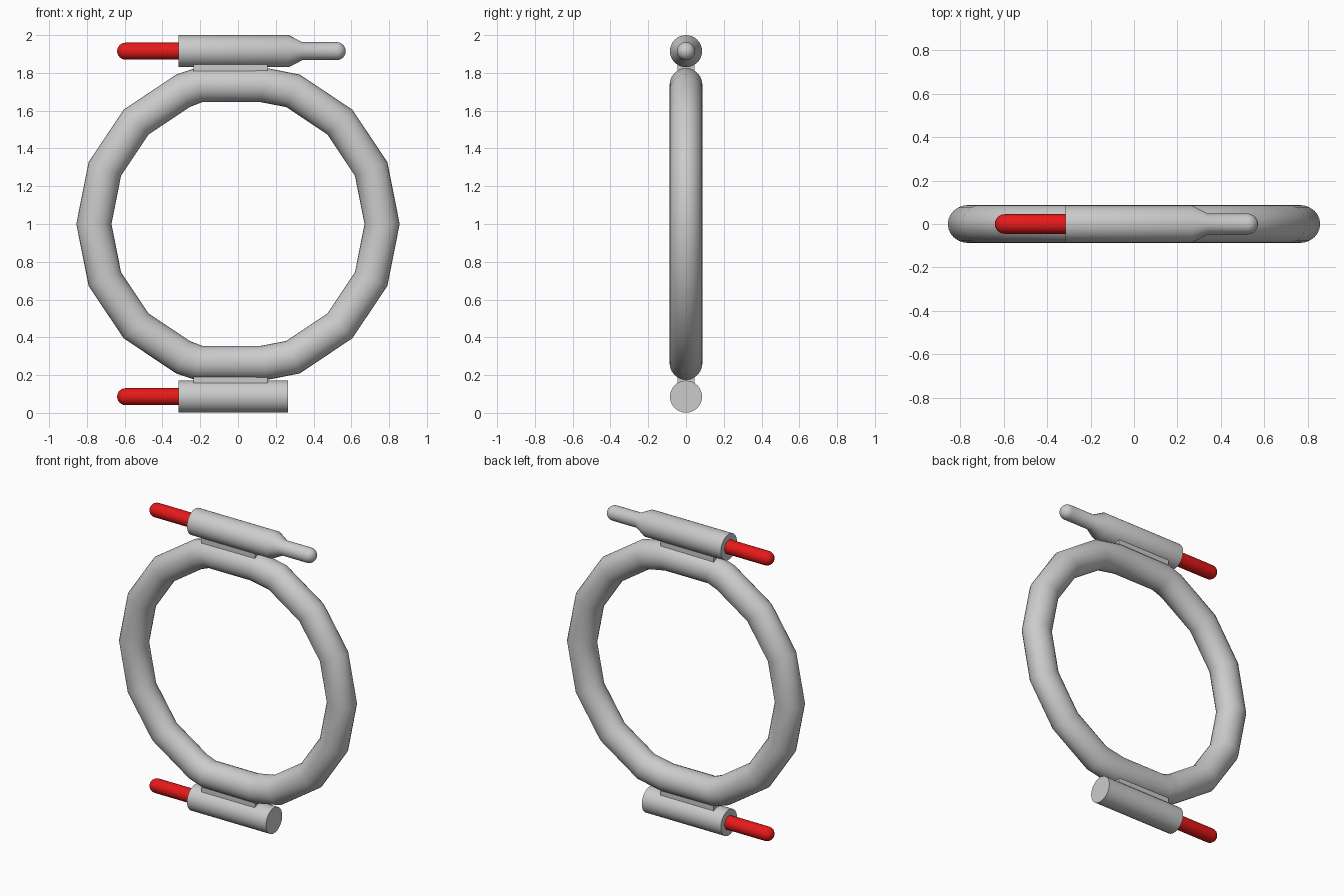
import bpy
from math import sin, cos, pi, radians

if "Cube" in bpy.data.objects:
    bpy.data.objects.remove(bpy.data.objects["Cube"])


def make_object(name, verts, faces, color=None):
    mesh = bpy.data.meshes.new(name)
    mesh.from_pydata(verts, [], faces)
    obj = bpy.data.objects.new(name, mesh)
    bpy.context.collection.objects.link(obj)
    if color:
        mat = bpy.data.materials.get("red") or bpy.data.materials.new("red")
        mat.diffuse_color = color
        mat.use_nodes = True
        mat.node_tree.nodes["Principled BSDF"].inputs["Base Color"].default_value = mat.diffuse_color
        mesh.materials.append(mat)
    bpy.ops.object.select_all(action='DESELECT')
    obj.select_set(True)
    bpy.context.view_layer.objects.active = obj
    # consistent outward normals
    bpy.ops.object.mode_set(mode='EDIT')
    bpy.ops.mesh.select_all(action='SELECT')
    bpy.ops.mesh.normals_make_consistent(inside=False)
    bpy.ops.object.mode_set(mode='OBJECT')
    bpy.ops.object.shade_smooth_by_angle(angle=radians(30))
    return obj


def lathe_x(name, profile, z, color=None, n=32):
    """Turn (x, radius) points around a horizontal axis at height z."""
    verts = [(x, r * cos(2 * pi * j / n), z + r * sin(2 * pi * j / n))
             for x, r in profile for j in range(n)]
    faces = [(i * n + j, i * n + (j + 1) % n, (i + 1) * n + (j + 1) % n, (i + 1) * n + j)
             for i in range(len(profile) - 1) for j in range(n)]
    last = (len(profile) - 1) * n
    faces += [tuple(range(n)), tuple(range(last, last + n))]
    return make_object(name, verts, faces, color)


def round_tip(x, r, direction, steps=6):
    """Profile points of a rounded tip ending at x."""
    return [(x - direction * r * (1 - sin(a)), r * max(cos(a), 0.03))
            for a in (pi / 2 * k / steps for k in range(steps + 1))]


# Ring: mitred sections given as inner and outer points, flattened at top and bottom
def radial(deg):
    a = radians(deg)
    return (0.67 * cos(a), 0.67 * sin(a)), (0.856 * cos(a), 0.856 * sin(a))


upper = [radial(d) for d in (0, 22.5, 45, 67.5)]
upper += [((0.12, 0.645), (0.155, 0.825)), ((-0.19, 0.645), (-0.235, 0.822))]
upper += [radial(d) for d in (112.5, 135, 157.5, 180)]
lower = [tuple((x, -z) for x, z in s) for s in reversed(upper[1:-1])]
sections = upper + lower
N, M = 24, len(sections)
verts, faces = [], []
for (ix, iz), (ox, oz) in sections:
    for j in range(N):
        a = 2 * pi * j / N
        t = 0.5 + 0.5 * cos(a)
        verts.append((ix + (ox - ix) * t, 0.087 * sin(a), 1 + iz + (oz - iz) * t))
for i in range(M):
    k = (i + 1) % M
    for j in range(N):
        m = (j + 1) % N
        faces.append((i * N + j, i * N + m, k * N + m, k * N + j))
make_object("ring", verts, faces)

# Short webs joining the ring to the two tubes
box_faces = [(0, 1, 3, 2), (4, 5, 7, 6), (0, 1, 5, 4), (2, 3, 7, 6), (0, 2, 6, 4), (1, 3, 7, 5)]
for name, z0, z1 in (("upper_web", 1.76, 1.87), ("lower_web", 0.13, 0.24)):
    make_object(name, [(x, y, z) for x in (-0.235, 0.155) for y in (-0.045, 0.045)
                       for z in (z0, z1)], box_faces)

# Tubes: the upper one tapers to a round-ended spigot, the lower one is cut flat
R = 0.085
lathe_x("upper_tube", [(-0.315, R), (0.268, R), (0.34, 0.048)] + round_tip(0.57, 0.048, 1), 2 - R)
lathe_x("lower_tube", [(-0.315, R), (0.265, R)], R + 0.001)

# Red round-ended pins
for name, z in (("upper_pin", 2 - R), ("lower_pin", R + 0.001)):
    lathe_x(name, [(-0.28, 0.045)] + round_tip(-0.64, 0.045, -1), z, (0.8, 0.01, 0.01, 1))
